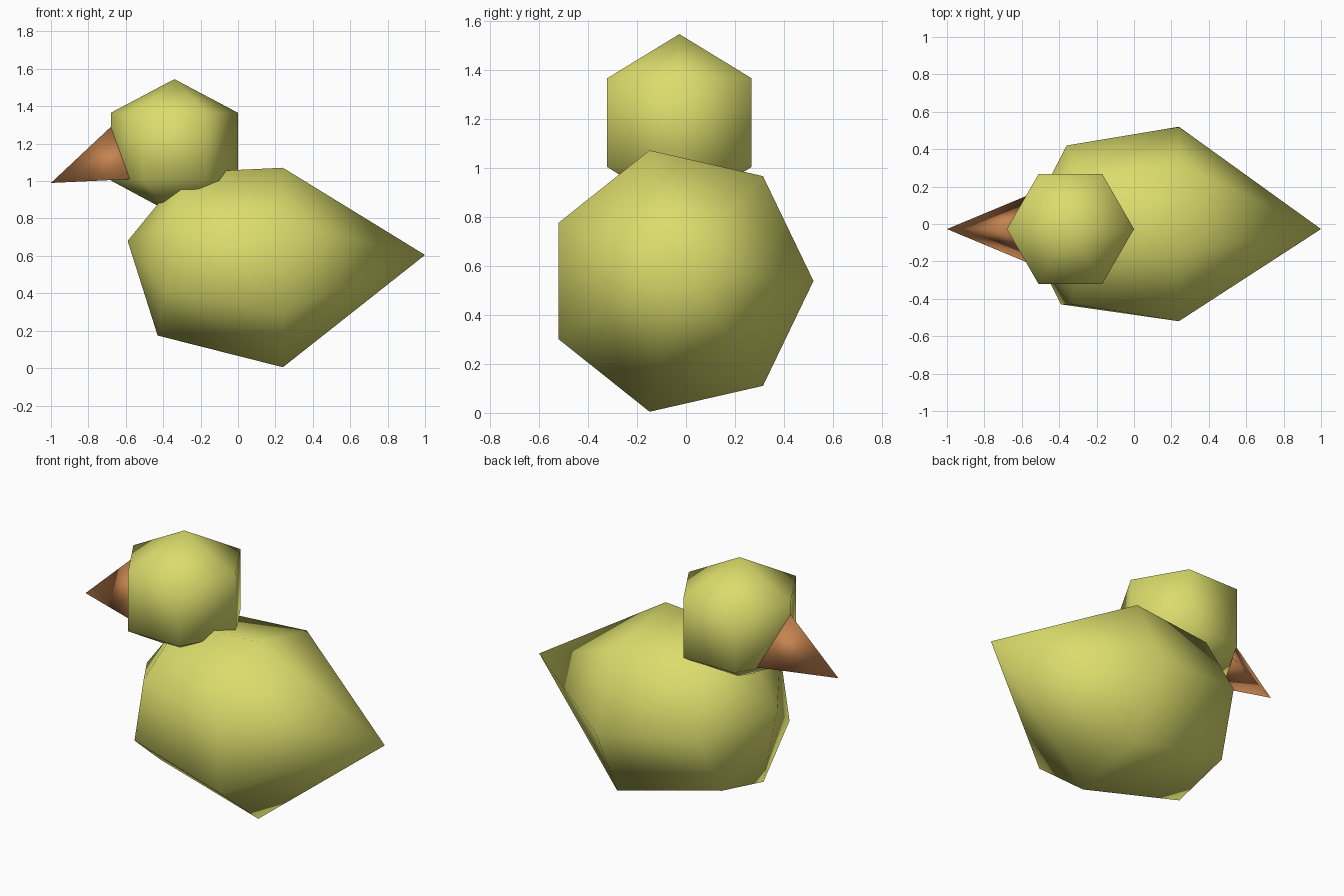
import bpy, bmesh, math
from mathutils import Vector

if "Cube" in bpy.data.objects:
    bpy.data.objects.remove(bpy.data.objects["Cube"])


def material(name, rgb):
    m = bpy.data.materials.new(name)
    m.diffuse_color = (*rgb, 1)
    m.use_nodes = True
    m.node_tree.nodes["Principled BSDF"].inputs["Base Color"].default_value = m.diffuse_color
    return m


YELLOW = material("soft yellow", (0.71, 0.72, 0.15))
ORANGE = material("beak orange", (0.56, 0.23, 0.08))
CY = -0.027  # mirror plane of the bird


def finish(bm, name, mat, smooth=True):
    bmesh.ops.recalc_face_normals(bm, faces=bm.faces)
    me = bpy.data.meshes.new(name)
    bm.to_mesh(me)
    bm.free()
    me.materials.append(mat)
    for p in me.polygons:
        p.use_smooth = smooth
    ob = bpy.data.objects.new(name, me)
    bpy.context.collection.objects.link(ob)
    return ob


def loft(bm, pole_a, rings, pole_b):
    """Closed skin from one pole through rings to the other pole."""
    rings = [[bm.verts.new(p) for p in r] for r in rings]
    a, b = bm.verts.new(pole_a), bm.verts.new(pole_b)
    n = len(rings[0])
    for i in range(n):
        j = (i + 1) % n
        bm.faces.new((a, rings[0][i], rings[0][j]))
        bm.faces.new((b, rings[-1][j], rings[-1][i]))
        for r, s in zip(rings, rings[1:]):
            bm.faces.new((r[i], s[i], s[j], r[j]))


def body_ring(x, z, radius, lean):
    pts = []
    for k in range(7):
        a = math.tau * k / 7
        dz = radius * math.sin(a)
        pts.append((x + lean * dz, CY + radius * math.cos(a), z + dz))
    return pts


# body: seven-sided, with a leaning chest ring and a long pointed tail
bm = bmesh.new()
loft(bm, (-0.59, CY, 0.68),
     [body_ring(-0.36, 0.61, 0.447, 0.16), body_ring(0.24, 0.538, 0.547, 0)],
     (1.0, CY, 0.605))
finish(bm, "body", YELLOW)


# head: six-sided three-ring ball
def head_ring(z):
    return [(-0.34 + 0.34 * math.cos(math.tau * k / 6),
             CY + 0.34 * math.sin(math.tau * k / 6), z) for k in range(6)]


bm = bmesh.new()
loft(bm, (-0.34, CY, 0.82), [head_ring(1.003), head_ring(1.365)], (-0.34, CY, 1.545))
finish(bm, "head", YELLOW)

# beak: three-sided pyramid sunk into the head
bm = bmesh.new()
tip, top, left, right = [bm.verts.new(p) for p in (
    (-1.0, CY, 0.99), (-0.6, CY, 1.365), (-0.52, CY - 0.2, 1.013), (-0.52, CY + 0.2, 1.013))]
for f in ((tip, top, left), (tip, right, top), (tip, left, right), (top, right, left)):
    bm.faces.new(f)
finish(bm, "beak", ORANGE)
